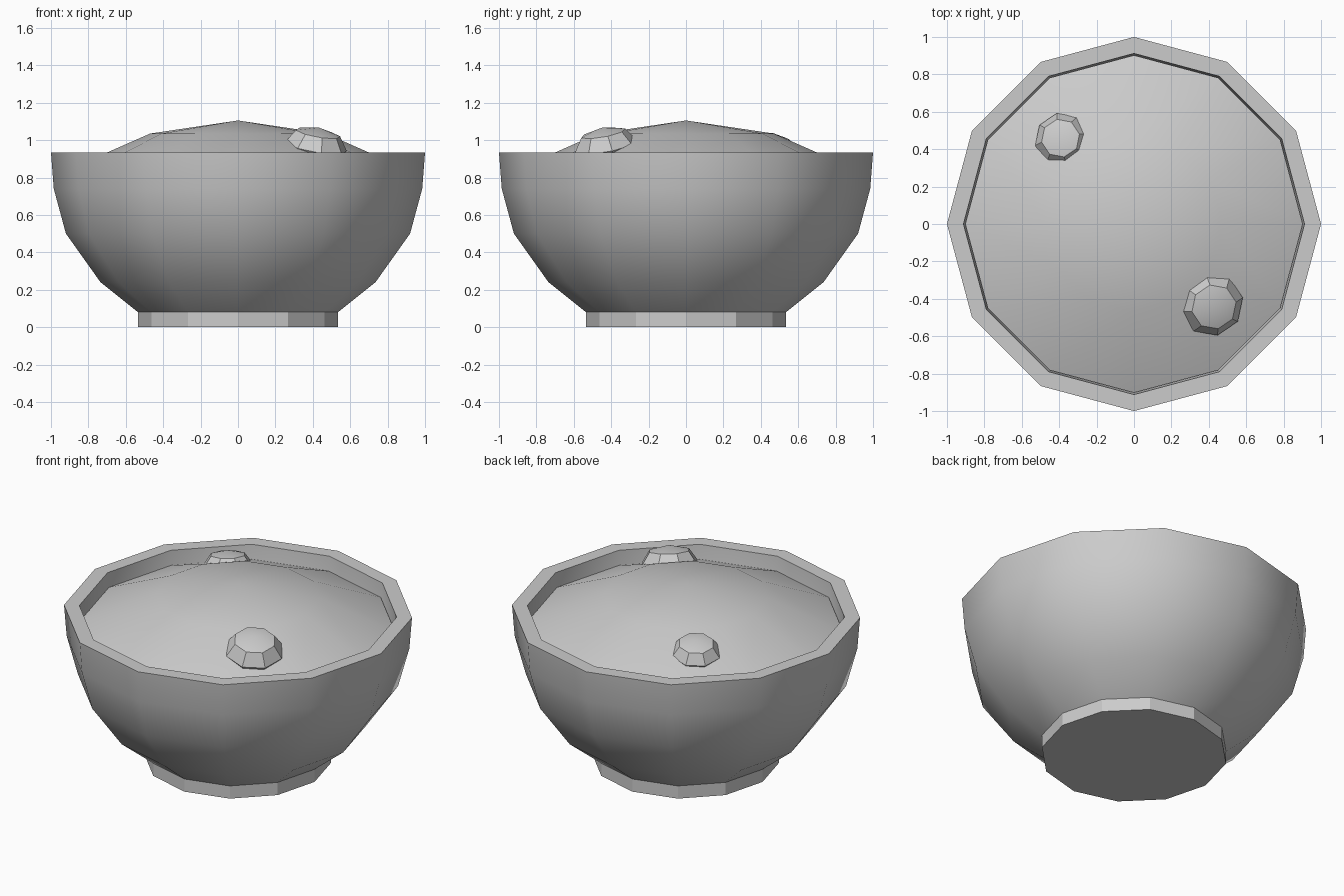
import bpy, math
from mathutils import Matrix, Vector

if "Cube" in bpy.data.objects:
    bpy.data.objects.remove(bpy.data.objects["Cube"])

SIDES = 12
grey = bpy.data.materials.new("plain grey")
grey.diffuse_color = (0.6, 0.6, 0.6, 1)
grey.use_nodes = True
grey.node_tree.nodes["Principled BSDF"].inputs["Base Color"].default_value = grey.diffuse_color


def finish(obj, angle):
    obj.data.materials.append(grey)
    bpy.ops.object.select_all(action='DESELECT')
    bpy.context.view_layer.objects.active = obj
    obj.select_set(True)
    bpy.ops.object.shade_smooth_by_angle(angle=math.radians(angle))
    return obj


def lathe(name, profile, sides=SIDES, angle=30.2):
    """Revolve (radius, z) points; radius 0 makes a pole. List runs bottom outside to top inside."""
    verts, rings, faces = [], [], []
    for r, z in profile:
        start = len(verts)
        count = sides if r > 0 else 1
        for i in range(count):
            a = 2 * math.pi * i / sides
            verts.append((r * math.cos(a), r * math.sin(a), z))
        rings.append([start + i % count for i in range(sides)])
    for low, high in zip(rings, rings[1:]):
        for i in range(sides):
            j = (i + 1) % sides
            loop = [low[i], low[j], high[j], high[i]]
            faces.append(list(dict.fromkeys(loop)))
    mesh = bpy.data.meshes.new(name)
    mesh.from_pydata(verts, [], faces)
    obj = bpy.data.objects.new(name, mesh)
    bpy.context.collection.objects.link(obj)
    return finish(obj, angle)


# Bowl shell with flat rim and inner wall
lathe("bowl", [(0, 0.08), (0.535, 0.08), (0.735, 0.24), (0.92, 0.50), (0.985, 0.74),
               (1.0, 0.935), (0.912, 0.935), (0.897, 0.74), (0.84, 0.53),
               (0.67, 0.30), (0.50, 0.16), (0, 0.16)])

# Foot ring, faceted
lathe("foot", [(0, 0), (0.535, 0), (0.535, 0.085), (0, 0.085)], angle=10)

# Domed filling
lathe("filling", [(0, 0.78), (0.85, 0.78), (0.902, 0.845), (0.47, 1.035), (0, 1.105)], angle=40)


# Chunks floating on the filling, leaning outwards along the dome
def chunk(name, centre, radius, height, tilt):
    profile = [(radius * math.sin(t), -height * math.cos(t))
               for t in (math.pi * k / 4 for k in range(1, 4))]
    profile = [(0, -height)] + profile + [(0, height)]
    obj = lathe(name, profile, sides=8, angle=30)
    out = Vector((centre[0], centre[1], 0)).normalized()
    axis = Vector((0, 0, 1)).cross(out)
    obj.data.transform(Matrix.Translation(centre) @ Matrix.Rotation(tilt, 4, axis)
                       @ Matrix.Rotation(0.2, 4, 'Z'))


chunk("front_chunk", (0.415, -0.43, 0.965), 0.172, 0.105, 0.25)
chunk("back_chunk", (-0.385, 0.45, 0.955), 0.147, 0.085, 0.2)
